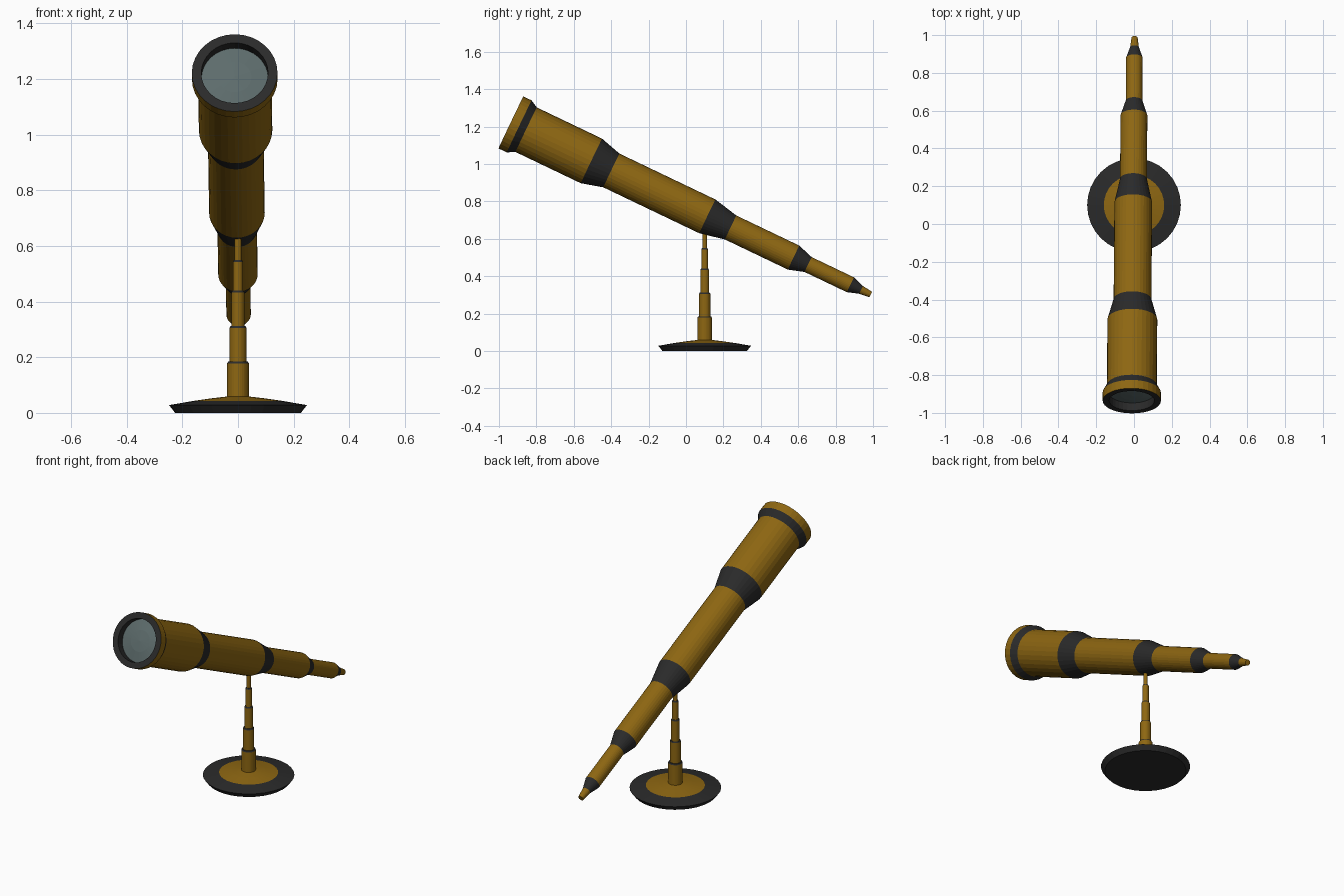
import bpy, bmesh, math
from mathutils import Vector, Matrix

if "Cube" in bpy.data.objects:
    bpy.data.objects.remove(bpy.data.objects["Cube"])

SIDES = 32


def material(name, rgb):
    m = bpy.data.materials.new(name)
    m.diffuse_color = (*rgb, 1)
    m.use_nodes = True
    m.node_tree.nodes["Principled BSDF"].inputs["Base Color"].default_value = m.diffuse_color
    return m


BRASS = material("brass", (0.27, 0.135, 0.006))
DARK = material("dark_metal", (0.023, 0.023, 0.023))
GLASS = material("glass", (0.11, 0.15, 0.15))


def lathe(name, profile, mat, matrix):
    """Revolve (radius, height) points around local z; radius 0 makes a pole."""
    bm = bmesh.new()
    rings = []
    for r, h in profile:
        n = 1 if r == 0 else SIDES
        rings.append([bm.verts.new((r * math.cos(2 * math.pi * i / SIDES),
                                    r * math.sin(2 * math.pi * i / SIDES), h))
                      for i in range(n)])
    for a, b in zip(rings, rings[1:]):
        for i in range(SIDES):
            j = (i + 1) % SIDES
            quad = [a[i % len(a)], a[j % len(a)], b[j % len(b)], b[i % len(b)]]
            bm.faces.new(list(dict.fromkeys(quad)))
    me = bpy.data.meshes.new(name)
    bm.to_mesh(me)
    bm.free()
    me.materials.append(mat)
    ob = bpy.data.objects.new(name, me)
    ob.matrix_world = matrix
    bpy.context.collection.objects.link(ob)
    return ob


# Telescope axis runs from the raised front lens down to the eyepiece
front = Vector((-0.012, -0.936, 1.222))
back = Vector((0.003, 0.988, 0.302))
length = (back - front).length
axis = Matrix.Translation(front) @ (back - front).to_track_quat('Z', 'Y').to_matrix().to_4x4()

# Front rim and recessed lens
lathe("front_rim", [(0.12, 0.045), (0.12, 0), (0.154, 0)][::-1], DARK, axis)
lathe("lens", [(0, 0.03), (0.06, 0.034), (0.12, 0.045)][::-1], GLASS, axis)

# Barrel stations: (distance, radius); sections alternate brass tube, dark collar
stations = [(0, 0.154), (0.049, 0.154), (0.09, 0.132), (0.477, 0.132),
            (0.595, 0.1), (1.164, 0.1), (1.302, 0.071), (1.675, 0.071),
            (1.761, 0.044), (2.012, 0.044), (2.075, 0.023), (length, 0.016)]
names = ["front_ring", "front_collar"]
for k in range(1, 5):
    names += [f"tube_{k}", f"collar_{k}"]
names.append("eyepiece")
mats = [BRASS, DARK]
for i, ((t0, r0), (t1, r1)) in enumerate(zip(stations, stations[1:])):
    prof = [(r0, t0), (r1, t1)]
    if names[i] == "eyepiece":
        prof.append((0, t1))
    lathe(names[i], prof, mats[i % 2], axis)

# Round base
stand = Matrix.Translation((0, 0.1, 0))
lathe("base", [(0, 0), (0.226, 0), (0.248, 0.028), (0.16, 0.043)], DARK, stand)
lathe("base_plate", [(0.16, 0.043), (0.09, 0.053), (0.03, 0.06), (0, 0.06)], BRASS, stand)

# Telescoping column with a thin dark cap on each stage
column = [(0.039, 0.055, 0.178), (0.03, 0.178, 0.306), (0.0235, 0.306, 0.433),
          (0.018, 0.433, 0.543), (0.012, 0.543, 0.67)]
for k, (r, z0, z1) in enumerate(column, 1):
    lathe(f"column_{k}", [(r, z0), (r, z1)], BRASS, stand)
    lathe(f"column_cap_{k}", [(r, z1), (r - 0.004, z1 + 0.007), (0, z1 + 0.007)], DARK, stand)

# Consistent outward normals
for ob in bpy.context.collection.objects:
    bm = bmesh.new()
    bm.from_mesh(ob.data)
    if ob.name in ("lens", "front_rim"):
        bm.normal_update()
        if sum(f.normal.z for f in bm.faces) > 0:
            bmesh.ops.reverse_faces(bm, faces=bm.faces[:])
    bm.to_mesh(ob.data)
    bm.free()
